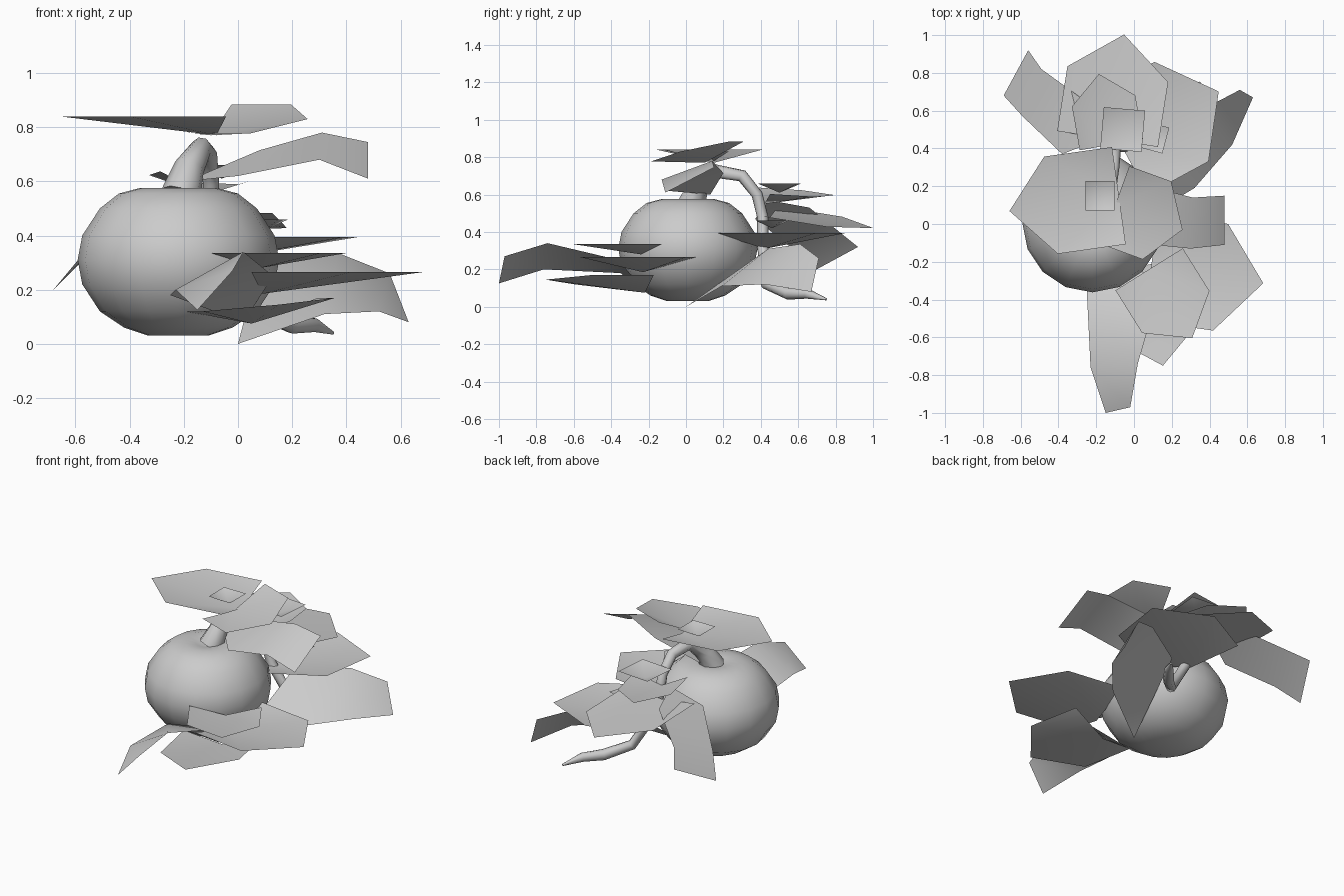
import bpy
import bmesh
import math
from mathutils import Vector

cube = bpy.data.objects.get("Cube")
if cube:
    bpy.data.objects.remove(cube, do_unlink=True)

# One plain colour for everything
grey = bpy.data.materials.new("plain_grey")
grey.use_nodes = True
colour = (0.6, 0.6, 0.6, 1)
grey.diffuse_color = colour
grey.node_tree.nodes["Principled BSDF"].inputs["Base Color"].default_value = colour


def add_object(name, data):
    obj = bpy.data.objects.new(name, data)
    data.materials.append(grey)
    bpy.context.collection.objects.link(obj)
    return obj


def leaf_object(name, points, faces):
    mesh = bpy.data.meshes.new(name)
    mesh.from_pydata(points, [], faces)
    mesh.shade_smooth()
    add_object(name, mesh)


def cupped_leaf(name, base, heading, length, half_width, pitch=0, roll=0, dip=0.07):
    """Broad pointed leaf whose rim is lifted above the base of its midrib."""
    angle = math.radians(heading)
    forward = Vector((math.cos(angle), math.sin(angle), pitch))
    left = Vector((-math.sin(angle), math.cos(angle), roll))
    rim = Vector(base) + Vector((0, 0, dip))
    shoulder = forward * length * 0.62
    side = left * half_width
    points = [Vector(base), rim - side, rim - side + shoulder,
              rim + forward * length, rim + side + shoulder, rim + side]
    leaf_object(name, points, [(0, i, i + 1) for i in range(1, 5)])


def bent_leaf(name, base, left_edge, right_edge):
    """Long blunt leaf that bends along its length between two edges."""
    points = [base] + [p for pair in zip(right_edge, left_edge) for p in pair]
    faces = [(0, 1, 2)] + [(i, i + 2, i + 3, i + 1) for i in (1, 3)]
    leaf_object(name, points, faces)


def small_leaf(name, centre, size, heading, depth):
    """Young square leaf folded into a shallow cup."""
    middle = Vector(centre)
    points = [middle - Vector((0, 0, depth))]
    for i in range(4):
        a = math.radians(heading + i * 90)
        points.append(middle + Vector((math.cos(a), math.sin(a), 0)) * size)
    leaf_object(name, points, [(0, i + 1, (i + 1) % 4 + 1) for i in range(4)])


# Round fruit, lathed from a half profile
profile = [(0, 0.03), (0.11, 0.03), (0.2, 0.06), (0.29, 0.12), (0.355, 0.22),
           (0.372, 0.31), (0.355, 0.4), (0.29, 0.5), (0.22, 0.555),
           (0.14, 0.576), (0.07, 0.57), (0, 0.55)]
bm = bmesh.new()
verts = [bm.verts.new((r, 0, z)) for r, z in profile]
edges = [bm.edges.new(pair) for pair in zip(verts, verts[1:])]
bmesh.ops.spin(bm, geom=verts + edges, cent=(0, 0, 0), axis=(0, 0, 1),
               angle=math.tau, steps=16, use_duplicate=False)
bmesh.ops.remove_doubles(bm, verts=bm.verts, dist=0.001)
bmesh.ops.recalc_face_normals(bm, faces=bm.faces)
mesh = bpy.data.meshes.new("fruit")
bm.to_mesh(mesh)
bm.free()
mesh.shade_smooth()
fruit = add_object("fruit", mesh)
fruit.location = (-0.22, 0.01, 0)

# Stem and trailing vine, a tapered tube
curve = bpy.data.curves.new("vine", "CURVE")
curve.dimensions = "3D"
curve.bevel_depth = 0.03
curve.bevel_resolution = 2
curve.use_fill_caps = True
path = [((-0.21, 0.03, 0.55), 2.5), ((-0.18, 0.07, 0.65), 1.9),
        ((-0.135, 0.16, 0.725), 1.3), ((-0.11, 0.3, 0.7), 1.1),
        ((-0.1, 0.38, 0.6), 1), ((-0.1, 0.41, 0.48), 1),
        ((-0.05, 0.41, 0.33), 1), ((0.08, 0.43, 0.12), 1),
        ((0.2, 0.55, 0.07), 1.1), ((0.28, 0.65, 0.07), 0.9),
        ((0.35, 0.75, 0.04), 0.2)]
spline = curve.splines.new("POLY")
spline.points.add(len(path) - 1)
for point, (position, radius) in zip(spline.points, path):
    point.co = (*position, 1)
    point.radius = radius
add_object("vine", curve)

# Broad leaves above, behind and in front of the fruit
cupped_leaf("top_right_leaf", (-0.08, 0.15, 0.77), 188, 0.585, 0.26)
cupped_leaf("top_left_leaf", (-0.1, 0.1, 0.77), -20, 0.38, 0.22, roll=0.24, dip=0.06)
cupped_leaf("rear_upper_leaf", (-0.12, 0.42, 0.55), 100, 0.38, 0.17, pitch=-0.06, roll=0.1)
cupped_leaf("rear_lower_leaf", (-0.14, 0.45, 0.48), 81, 0.56, 0.27,
            pitch=-0.16, roll=0.1, dip=0.03)
cupped_leaf("rear_left_leaf", (-0.07, 0.42, 0.31), 28.5, 0.59, 0.3, dip=0.085)
cupped_leaf("front_upper_leaf", (0.08, -0.24, 0.28), -58, 0.43, 0.21, dip=0.055)
cupped_leaf("side_leaf", (0.09, -0.23, 0.185), -8, 0.6, 0.285, dip=0.08)
cupped_leaf("front_lower_leaf", (0.05, -0.22, 0.075), -79, 0.54, 0.25, roll=0.1)

# Long drooping leaves
bent_leaf("front_long_leaf", (0.02, -0.22, 0.08),
          [(0.13, -0.36, 0.25), (0.02, -0.74, 0.34), (-0.02, -0.97, 0.27)],
          [(-0.25, -0.35, 0.18), (-0.23, -0.76, 0.2), (-0.15, -1, 0.125)])
bent_leaf("left_long_leaf", (-0.19, 0.13, 0.6),
          [(0.08, 0.2, 0.715), (0.31, 0.14, 0.78), (0.48, 0.15, 0.745)],
          [(0, -0.1, 0.62), (0.3, -0.13, 0.68), (0.48, -0.11, 0.61)])
bent_leaf("ground_long_leaf", (0, 0, 0),
          [(0.08, 0.44, 0.31), (0.37, 0.61, 0.335), (0.56, 0.71, 0.26)],
          [(0.32, 0.19, 0.11), (0.52, 0.42, 0.12), (0.63, 0.67, 0.08)])
bent_leaf("rear_right_long_leaf", (-0.2, 0.44, 0.57),
          [(-0.38, 0.37, 0.47), (-0.59, 0.57, 0.31), (-0.69, 0.68, 0.19)],
          [(-0.27, 0.66, 0.53), (-0.49, 0.82, 0.4), (-0.56, 0.92, 0.32)])

# Small young leaves along the vine
small_leaf("young_leaf_top", (-0.18, 0.15, 0.83), 0.11, 45, 0.05)
small_leaf("young_leaf_middle", (-0.06, 0.5, 0.66), 0.155, 40, 0.05)
small_leaf("young_leaf_low", (0.1, 0.46, 0.46), 0.1, 30, 0.04)
